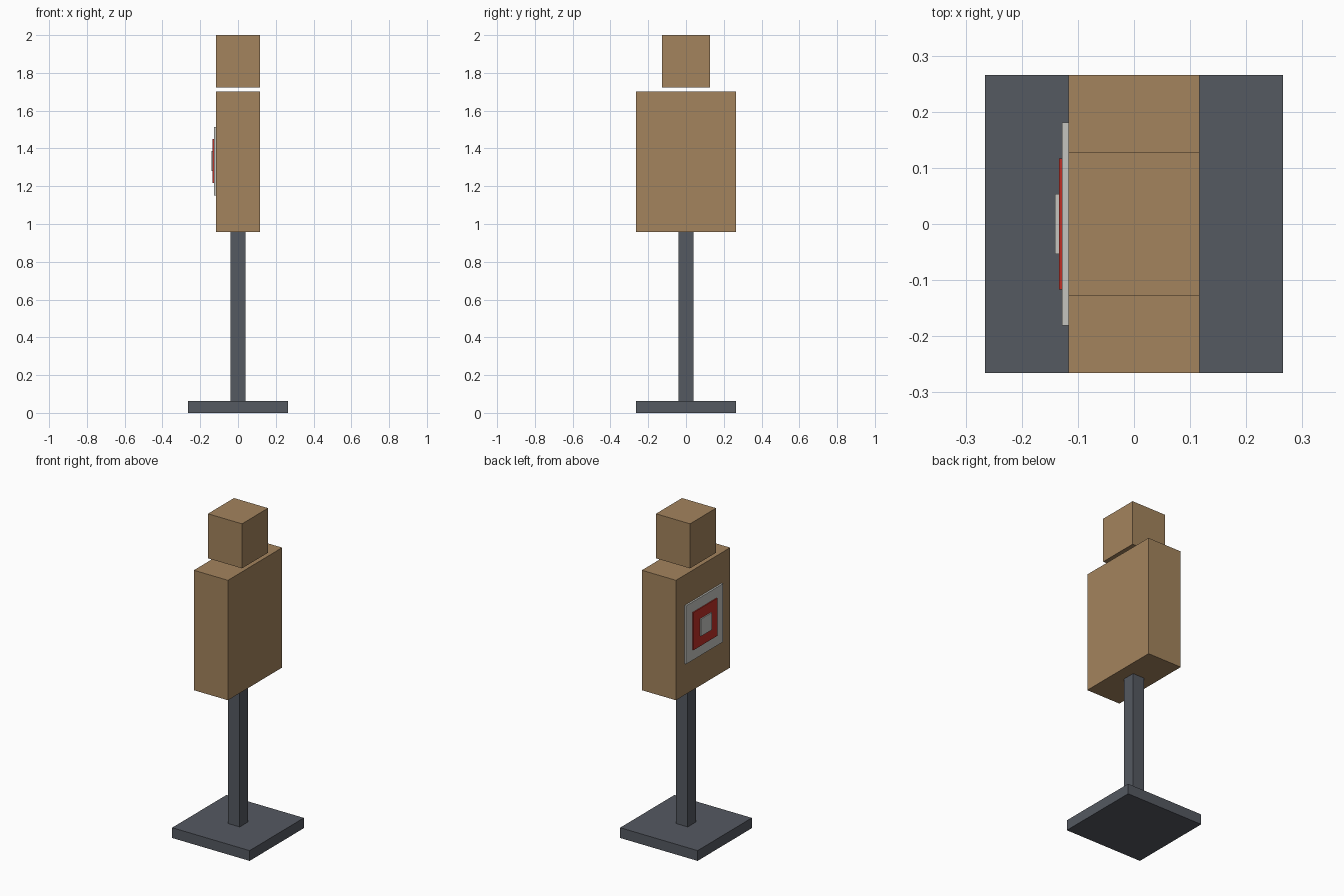
import bpy

if "Cube" in bpy.data.objects:
    bpy.data.objects.remove(bpy.data.objects["Cube"])

U = 2 / 94  # the model sits on a grid of 94 units in height


def material(name, rgb):
    m = bpy.data.materials.new(name)
    m.diffuse_color = (*rgb, 1)
    m.use_nodes = True
    m.node_tree.nodes["Principled BSDF"].inputs["Base Color"].default_value = m.diffuse_color
    return m


wood = material("wood", (0.37, 0.23, 0.11))
metal = material("dark_metal", (0.09, 0.10, 0.12))
white = material("white_paint", (0.56, 0.56, 0.53))
red = material("red_paint", (0.52, 0.03, 0.02))


def box(name, mat, x, y, z):
    """Box from (min, max) ranges on each axis."""
    bpy.ops.mesh.primitive_cube_add(
        size=1, location=[(a + b) / 2 for a, b in (x, y, z)])
    ob = bpy.context.object
    ob.name = name
    ob.scale = [b - a for a, b in (x, y, z)]
    bpy.ops.object.transform_apply(location=False, rotation=False, scale=True)
    ob.data.materials.append(mat)


def centred(width):
    return (-width / 2, width / 2)


# Stand
box("base_plate", metal, centred(25 * U), centred(25 * U), (0, 3 * U))
box("post", metal, centred(0.08), centred(0.08), (3 * U, 45 * U))

# Dummy body, with the head floating just above the torso
box("torso", wood, centred(11 * U), centred(25 * U), (45 * U, 80 * U))
box("head", wood, centred(11 * U), centred(12 * U), (81 * U, 94 * U))

# Stacked square target plates on the -x face
mid_z = 1.333
x = -5.5 * U
for name, mat, size, outer in (("target_outer", white, 17 * U, -0.128),
                               ("target_ring", red, 11 * U, -0.134),
                               ("target_centre", white, 5 * U, -0.141)):
    box(name, mat, (outer, x), centred(size),
        (mid_z - size / 2, mid_z + size / 2))
    x = outer
